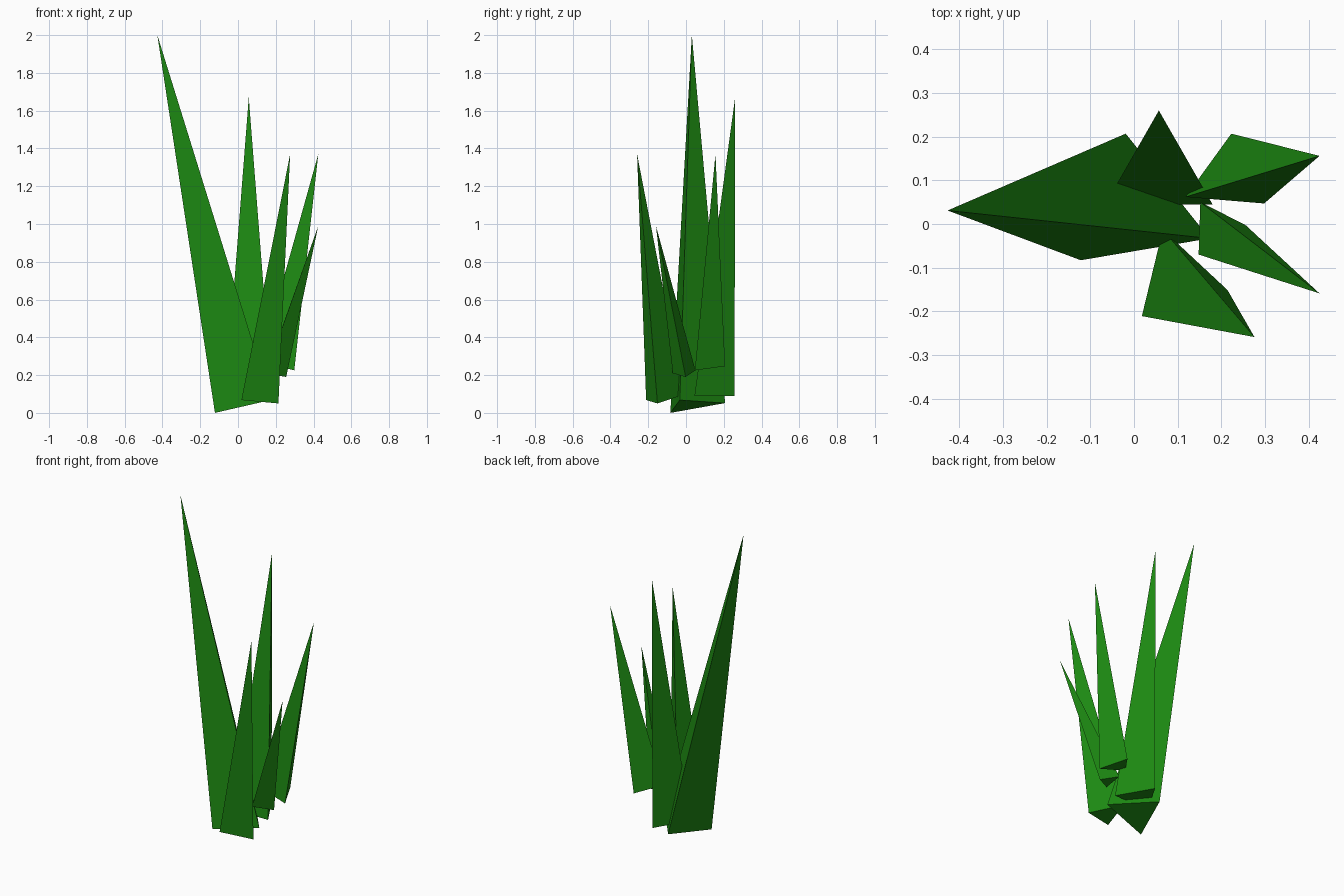
import bpy, bmesh

if "Cube" in bpy.data.objects:
    bpy.data.objects.remove(bpy.data.objects["Cube"])

green = bpy.data.materials.new("grass_green")
green.diffuse_color = (0.012, 0.25, 0.006, 1)
green.use_nodes = True
green.node_tree.nodes["Principled BSDF"].inputs["Base Color"].default_value = green.diffuse_color


def blade(name, base, tip):
    """Closed three-sided spike: a triangular base drawn up to a tip."""
    bm = bmesh.new()
    a, b, c = [bm.verts.new(p) for p in base]
    t = bm.verts.new(tip)
    for face in ((a, b, c), (a, b, t), (b, c, t), (c, a, t)):
        bm.faces.new(face)
    bmesh.ops.recalc_face_normals(bm, faces=bm.faces)
    mesh = bpy.data.meshes.new(name)
    bm.to_mesh(mesh)
    bm.free()
    mesh.materials.append(green)
    obj = bpy.data.objects.new(name, mesh)
    bpy.context.collection.objects.link(obj)


# Tall blade leaning left
blade("tall_left_blade",
      [(-0.122, -0.083, 0.0), (0.173, -0.033, 0.068), (-0.019, 0.207, 0.052)],
      (-0.427, 0.031, 2.0))
# Upright blade at the back
blade("back_blade",
      [(-0.066, 0.045, 0.09), (0.18, 0.045, 0.09), (0.057, 0.257, 0.09)],
      (0.057, 0.26, 1.67))
# Blade leaning back and right
blade("back_right_blade",
      [(0.118, 0.062, 0.272), (0.298, 0.047, 0.225), (0.223, 0.207, 0.247)],
      (0.425, 0.156, 1.37))
# Short blade leaning right
blade("short_right_blade",
      [(0.148, -0.07, 0.21), (0.255, -0.002, 0.19), (0.152, 0.05, 0.225)],
      (0.425, -0.159, 0.99))
# Blade leaning forward
blade("front_blade",
      [(0.018, -0.211, 0.068), (0.214, -0.151, 0.05), (0.066, -0.013, 0.096)],
      (0.276, -0.259, 1.37))
